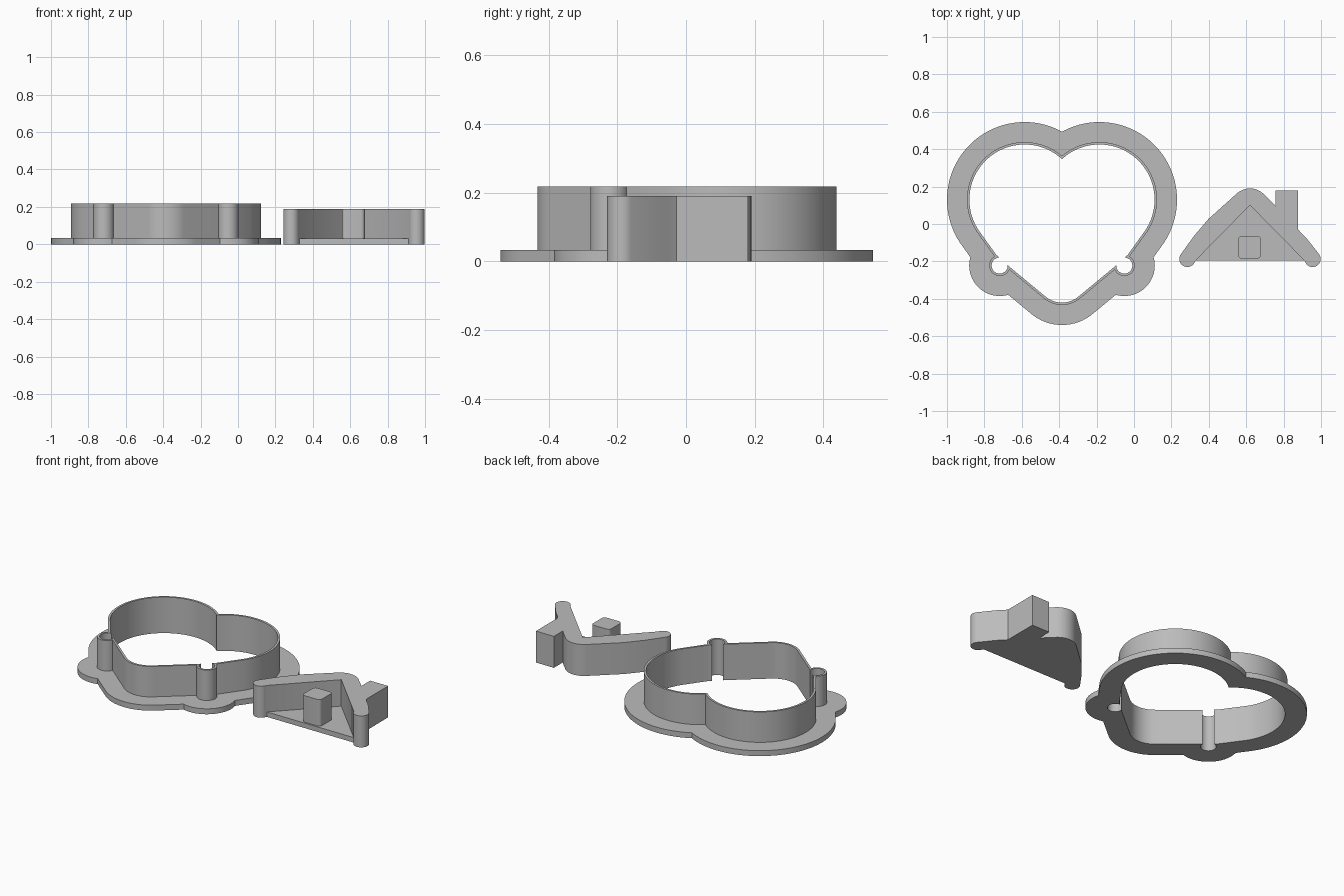
import bpy, bmesh
from math import sin, cos, atan2, radians, sqrt, pi
from mathutils import Vector
from mathutils.geometry import convex_hull_2d

cube = bpy.data.objects.get("Cube")
if cube:
    bpy.data.objects.remove(cube, do_unlink=True)

grey = bpy.data.materials.new("plain grey")
grey.use_nodes = True
colour = (0.5, 0.5, 0.5, 1)
grey.diffuse_color = colour
grey.node_tree.nodes["Principled BSDF"].inputs["Base Color"].default_value = colour


def arc(cx, cy, r, a0, a1, n):
    """Points on an arc, angles in degrees."""
    angles = [radians(a0 + (a1 - a0) * i / n) for i in range(n + 1)]
    return [Vector((cx + r * cos(a), cy + r * sin(a))) for a in angles]


def mirrored(points):
    return [Vector((-p.x, p.y)) for p in reversed(points)]


def finish(name, bm, x):
    bmesh.ops.recalc_face_normals(bm, faces=bm.faces)
    mesh = bpy.data.meshes.new(name)
    bm.to_mesh(mesh)
    bm.free()
    mesh.materials.append(grey)
    obj = bpy.data.objects.new(name, mesh)
    obj.location.x = x
    bpy.context.collection.objects.link(obj)
    bpy.ops.object.select_all(action='DESELECT')
    obj.select_set(True)
    bpy.context.view_layer.objects.active = obj
    bpy.ops.object.shade_smooth_by_angle(angle=radians(30))


def prism(name, points, height, x):
    bm = bmesh.new()
    base = bm.faces.new([bm.verts.new((p.x, p.y, 0)) for p in points])
    top = bmesh.ops.extrude_face_region(bm, geom=[base], use_keep_orig=True)["geom"]
    verts = [v for v in top if isinstance(v, bmesh.types.BMVert)]
    bmesh.ops.translate(bm, vec=(0, 0, height), verts=verts)
    finish(name, bm, x)


# Heart outline with two side ears, grown outward by d
def heart(d):
    r = 0.295 + d
    pts = (arc(0.2, 0.13, r, 0, 360, 96) + arc(0, -0.283, 0.137 + d, 0, 360, 72))
    for cx, cy in ((0.35, -0.165), (0.28, -0.228)):
        pts += arc(cx, cy, d + 0.001, 0, 360, 48)
    hull = [pts[i] for i in convex_hull_2d(pts)]
    half = sorted((p for p in hull if p.x > 0.002), key=lambda p: atan2(p.y, p.x))
    half.insert(0, Vector((0, -0.42 - d)))
    half.append(Vector((0, 0.13 + sqrt(r * r - 0.04))))

    # Swap the stretch inside the ear circle for the ear's own arc
    ear, er = Vector((0.333, -0.222)), 0.043 + d
    steps = 100
    inside = []
    for i in range(len(half) - 1):
        for k in range(steps):
            p = half[i].lerp(half[i + 1], k / steps)
            if (p - ear).length < er:
                inside.append((i, p))
    (i0, p0), (i1, p1) = inside[0], inside[-1]
    a0 = atan2(p0.y - ear.y, p0.x - ear.x)
    a1 = atan2(p1.y - ear.y, p1.x - ear.x)
    if a1 < a0:
        a1 += 2 * pi
    bulge = arc(ear.x, ear.y, er, a0 * 180 / pi, a1 * 180 / pi, 32)
    half = half[:i0 + 1] + bulge + half[i1 + 1:]
    return half + mirrored(half)[1:-1]


# Cutter: wide flange with a thin upright wall
bm = bmesh.new()


def loop(points, z):
    verts = [bm.verts.new((p.x, p.y, z)) for p in points]
    edges = [bm.edges.new((verts[i - 1], verts[i])) for i in range(len(verts))]
    return verts, edges


def side(a, b):
    for i in range(len(a[0])):
        bm.faces.new((a[0][i - 1], a[0][i], b[0][i], b[0][i - 1]))


def ring(a, b):
    bmesh.ops.triangle_fill(bm, edges=a[1] + b[1], use_beauty=True, normal=(0, 0, 1))


flange_z, wall_z = 0.033, 0.217
inner, wall, flange = heart(0), heart(0.013), heart(0.12)
flange_low, flange_top = loop(flange, 0), loop(flange, flange_z)
wall_low, wall_top = loop(wall, flange_z), loop(wall, wall_z)
inner_low, inner_top = loop(inner, 0), loop(inner, wall_z)
ring(flange_low, inner_low)
ring(flange_top, wall_low)
ring(wall_top, inner_top)
side(flange_low, flange_top)
side(wall_low, wall_top)
side(inner_low, inner_top)
finish("heart_cutter", bm, -0.385)

# House stamp: chevron roof with rounded eaves and a chimney
house_x, tall = 0.62, 0.19
eave = arc(-0.335, -0.187, 0.043, 140, 345, 24)
slope = [Vector(p) for p in ((-0.222, 0.027), (-0.3, -0.065))]
chimney = [Vector(p) for p in ((0.3, -0.073), (0.275, -0.05), (0.257, -0.028), (0.257, 0.18),
                               (0.137, 0.18), (0.137, 0.095), (0.124, 0.11))]
ridge = arc(0, 0.085, 0.105, 45, 135, 20)
roof = ridge + slope + eave + [Vector((0, 0.1))] + mirrored(eave) + chimney
prism("roof_and_chimney", roof, tall, house_x)

# Thin gable plate and the raised window
gable = [Vector(p) for p in ((-0.297, -0.195), (0.297, -0.195), (0, 0.101))]
prism("gable_plate", gable, 0.03, house_x)
window = []
for k, (sx, sy) in enumerate(((1, 1), (-1, 1), (-1, -1), (1, -1))):
    window += arc(sx * 0.041 - 0.003, sy * 0.041 - 0.124, 0.02, 90 * k, 90 * k + 90, 6)
prism("window_block", window, tall, house_x)
